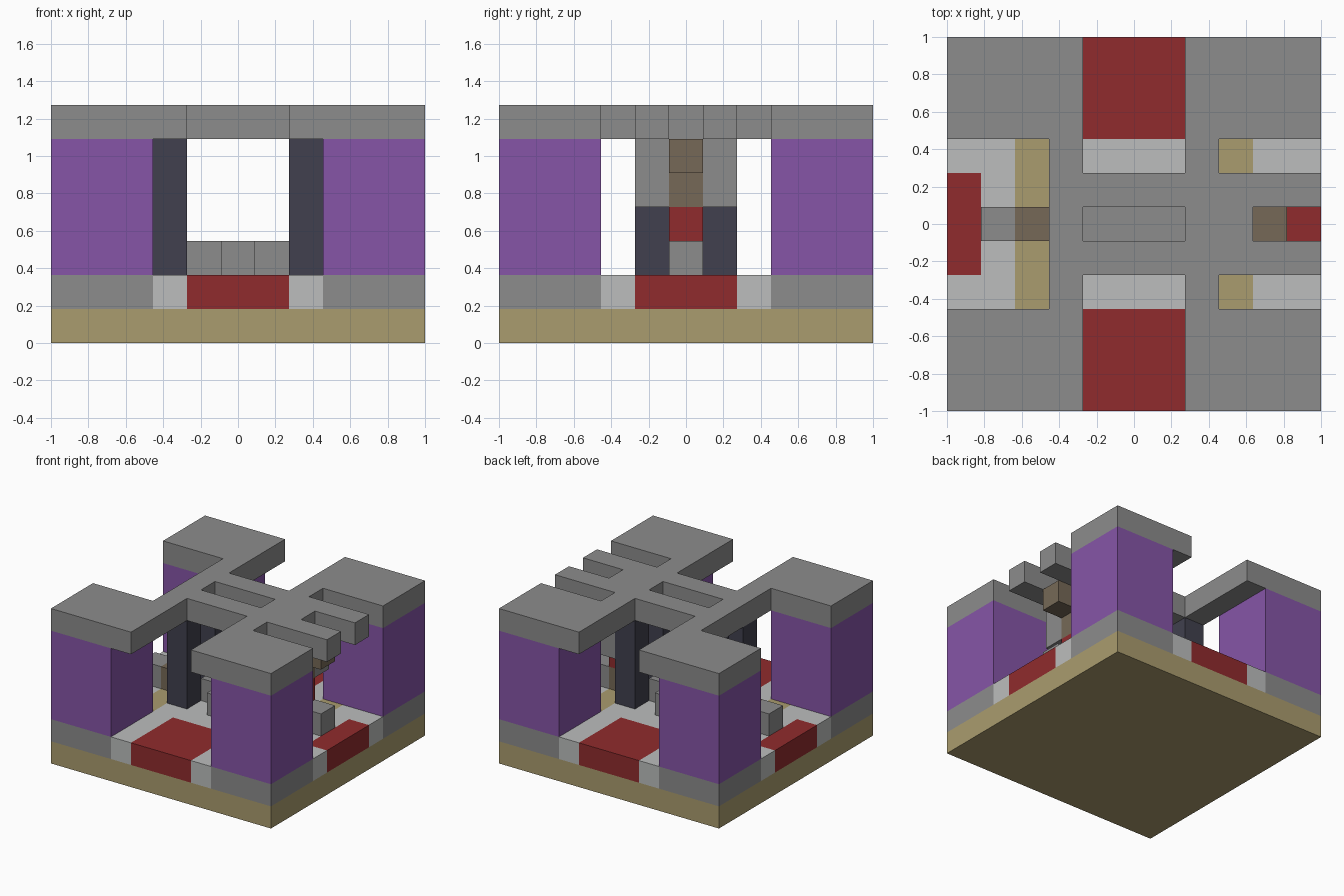
import bpy
import bmesh
from mathutils import Vector

old = bpy.data.objects.get("Cube")
if old:
    bpy.data.objects.remove(old, do_unlink=True)

N = 11          # blocks along each side
U = 2 / N       # block size


def linear(c):
    c /= 255
    return c / 12.92 if c <= 0.04045 else ((c + 0.055) / 1.055) ** 2.4


def material(name, r, g, b):
    m = bpy.data.materials.new(name)
    m.use_nodes = True
    col = (linear(r), linear(g), linear(b), 1)
    m.diffuse_color = col
    bsdf = next(n for n in m.node_tree.nodes if n.type == 'BSDF_PRINCIPLED')
    bsdf.inputs["Base Color"].default_value = col
    bsdf.inputs["Roughness"].default_value = 0.9
    return m


stone = material("stone grey", 140, 140, 140)
pale = material("pale grey", 188, 190, 189)
sand = material("sand", 170, 156, 110)
red = material("red", 144, 43, 45)
purple = material("purple", 134, 85, 167)
dark = material("dark slate", 65, 64, 78)
brown = material("brown", 118, 105, 87)


def cells(x0, x1, y0, y1):
    return {(x, y) for x in range(x0, x1) for y in range(y0, y1)}


def turned(area):
    """Add the copies mirrored across both axes."""
    area = area | {(N - 1 - x, y) for x, y in area}
    return area | {(x, N - 1 - y) for x, y in area}


def slab(name, mat, area, z0, z1):
    """Raise a flat plan of blocks into one clean solid."""
    bm = bmesh.new()
    for x, y in sorted(area):
        bm.faces.new([bm.verts.new(((x + i) * U - 1, (y + j) * U - 1, z0 * U))
                      for i, j in ((0, 0), (1, 0), (1, 1), (0, 1))])
    bmesh.ops.remove_doubles(bm, verts=bm.verts[:], dist=0.001)
    up = bmesh.ops.extrude_face_region(bm, geom=bm.faces[:], use_keep_orig=True)
    top = [v for v in up["geom"] if isinstance(v, bmesh.types.BMVert)]
    bmesh.ops.translate(bm, verts=top, vec=Vector((0, 0, (z1 - z0) * U)))
    bmesh.ops.recalc_face_normals(bm, faces=bm.faces[:])
    me = bpy.data.meshes.new(name)
    bm.to_mesh(me)
    bm.free()
    me.materials.append(mat)
    ob = bpy.data.objects.new(name, me)
    bpy.context.collection.objects.link(ob)
    return ob


# Ground slab and the patterned floor above it
corners = turned(cells(0, 3, 0, 3))
carpets = turned(cells(4, 7, 0, 3) | cells(0, 1, 4, 7))
strips = turned(cells(2, 3, 3, 8))
whole = cells(0, N, 0, N)
slab("ground_slab", sand, whole, 0, 1)
slab("corner_footings", stone, corners, 1, 2)
slab("carpets", red, carpets, 1, 2)
slab("floor_strips", sand, strips, 1, 2)
slab("pale_floor", pale, whole - corners - carpets - strips, 1, 2)

# Corner towers and inner columns
for i, x in enumerate((0, 8)):
    for j, y in enumerate((0, 8)):
        tag = ("right", "left")[i] + "_" + ("front", "back")[j]
        slab("tower_" + tag, purple, cells(x, x + 3, y, y + 3), 2, 6)
        cx, cy = (3, 7)[i], (4, 6)[j]
        slab("column_" + tag, dark, cells(cx, cx + 1, cy, cy + 1), 2, 6)

# Cross-shaped plinth in the middle
slab("centre_plinth", stone, cells(4, 7, 5, 6) | cells(5, 6, 4, 7), 2, 3)

# Block and step on the right side
slab("right_step", stone, cells(1, 2, 5, 6), 2, 3)
slab("right_block", brown, cells(2, 3, 5, 6), 2, 3)

# Stepped head on the left side, with a bracket on each side
slab("left_step", stone, cells(9, 10, 5, 6), 2, 3)
slab("head_foot", brown, cells(8, 9, 5, 6), 2, 3)
slab("head_mouth", red, cells(8, 9, 5, 6), 3, 4)
slab("head_back", brown, cells(8, 9, 5, 6), 4, 6)
slab("head_brow", brown, cells(9, 10, 5, 6), 5, 6)
for y, side in ((4, "front"), (6, "back")):
    slab("bracket_" + side, stone, cells(8, 9, y, y + 1), 4, 6)

# Roof: corner slabs, pierced middle and two long fingers
roof = turned(cells(0, 4, 0, 3)) | cells(3, 8, 3, 8)
roof -= turned(cells(4, 7, 3, 4)) | cells(4, 7, 5, 6)
roof |= cells(8, N, 4, 5) | cells(8, N, 6, 7) | cells(8, 9, 5, 6)
slab("roof", stone, roof, 6, 7)
